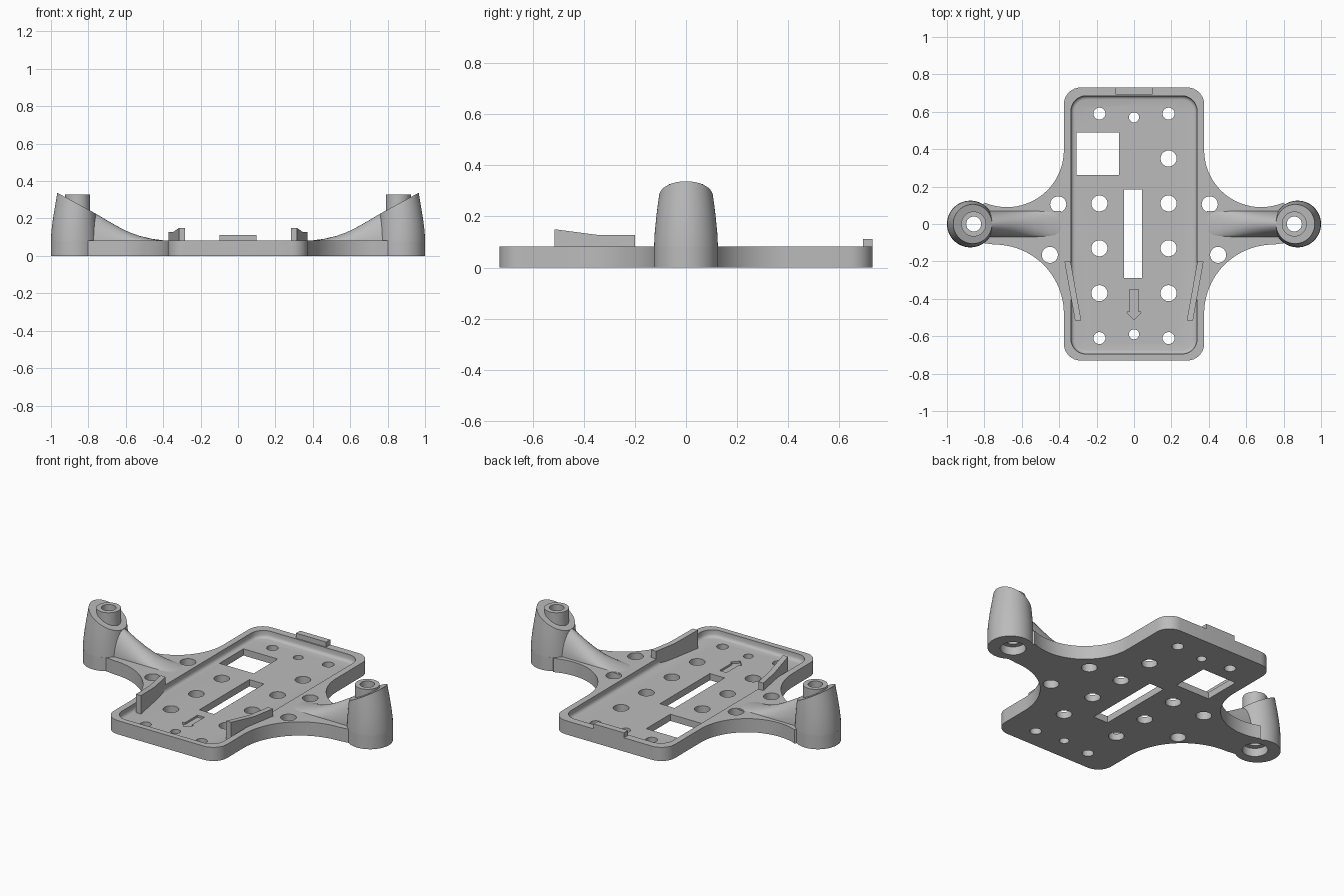
import bpy, bmesh
from math import sin, cos, radians

if "Cube" in bpy.data.objects:
    bpy.data.objects.remove(bpy.data.objects["Cube"], do_unlink=True)

grey = bpy.data.materials.new("plain grey")
grey.use_nodes = True
grey.diffuse_color = (0.5, 0.5, 0.5, 1)
grey.node_tree.nodes["Principled BSDF"].inputs["Base Color"].default_value = (0.5, 0.5, 0.5, 1)


def arc(cx, cy, r, a, b, n):
    angles = [radians(a + (b - a) * i / n) for i in range(n + 1)]
    return [(cx + r * cos(t), cy + r * sin(t)) for t in angles]


def circle(cx, cy, r, n=48):
    return arc(cx, cy, r, 0, 360, n)[:-1]


def rect(x0, x1, y0, y1):
    return [(x0, y0), (x1, y0), (x1, y1), (x0, y1)]


def rounded(x, y0, y1, r):
    return (arc(x - r, y1 - r, r, 0, 90, 8) + arc(r - x, y1 - r, r, 90, 180, 8)
            + arc(r - x, y0 + r, r, 180, 270, 8) + arc(x - r, y0 + r, r, 270, 360, 8))


def at(points, z):
    return [(x, y, z) for x, y in points]


def loft(name, *solids, side=1):
    """Skin each solid's list of matching rings, with capped ends."""
    bm = bmesh.new()
    for rings in solids:
        loops = [[bm.verts.new((side * x, y, z)) for x, y, z in ring] for ring in rings]
        for low, high in zip(loops, loops[1:]):
            for i in range(len(low)):
                j = (i + 1) % len(low)
                bm.faces.new((low[i], low[j], high[j], high[i]))
        bm.faces.new(loops[0])
        bm.faces.new(loops[-1])
    bmesh.ops.recalc_face_normals(bm, faces=bm.faces)
    mesh = bpy.data.meshes.new(name)
    bm.to_mesh(mesh)
    bm.free()
    mesh.materials.append(grey)
    obj = bpy.data.objects.new(name, mesh)
    bpy.context.collection.objects.link(obj)
    return obj


def prism(points, z0, z1):
    return [at(points, z0), at(points, z1)]


def cut(obj, cutter):
    mod = obj.modifiers.new("cut", "BOOLEAN")
    mod.operation, mod.solver, mod.object = "DIFFERENCE", "EXACT", cutter
    bpy.context.view_layer.objects.active = obj
    bpy.ops.object.modifier_apply(modifier=mod.name)


parts, cutters = [], []

# Deck outline: rounded plate flowing into two round hubs
half = (arc(0.285, 0.64, 0.09, 90, 0, 8) + arc(0.68, 0.395, 0.305, 180, 293, 24)
        + arc(0.875, 0, 0.125, 123, -125, 36) + arc(0.745, -0.48, 0.37, 90, 180, 24)
        + arc(0.285, -0.64, 0.09, 0, -90, 8))
outline = half + [(-x, y) for x, y in reversed(half)]
deck = loft("deck", prism(outline, 0, 0.082))
parts.append(deck)

# Tray pocket with a filleted floor edge
fillet = [(0.02, 0.04), (0.011, 0.042), (0.004, 0.048), (0, 0.057), (0, 0.2)]
pocket = loft("pocket_cutter", [at(rounded(0.337 - i, i - 0.695, 0.685 - i, 0.08 - i), z)
                                for i, z in fillet])
cutters.append(pocket)
cut(deck, pocket)

# Screw holes, window, slot and engraved arrow
holes = [(0.185, 0.35, 0.043), (0, 0.57, 0.027), (0, -0.59, 0.027)]
for s in (1, -1):
    holes += [(s * 0.185, y, 0.043) for y in (0.11, -0.13, -0.37)]
    holes += [(s * 0.185, y, 0.032) for y in (0.59, -0.61)]
    holes += [(s * 0.405, 0.105, 0.043), (s * 0.45, -0.165, 0.043)]
arrow = [(-0.023, -0.35), (-0.023, -0.47), (-0.04, -0.47), (0, -0.513),
         (0.04, -0.47), (0.023, -0.47), (0.023, -0.35)]
openings = loft("opening_cutter",
                *[prism(circle(x, y, r, 32), -0.1, 0.3) for x, y, r in holes],
                prism(rect(-0.307, -0.08, 0.263, 0.49), -0.1, 0.3),
                prism(rect(-0.054, 0.043, -0.288, 0.185), -0.1, 0.3),
                prism(arrow, 0.028, 0.3))
cutters.append(openings)
cut(deck, openings)

# Rear stop tab
parts.append(loft("rear_tab", prism(rect(-0.1, 0.1, 0.692, 0.73), 0.08, 0.112)))

tower_rings = [(0.08, 0.875, 0.125), (0.13, 0.875, 0.123), (0.2, 0.873, 0.116),
               (0.25, 0.871, 0.11), (0.29, 0.87, 0.104), (0.42, 0.868, 0.085)]
ridge_line = [(0.81, 0.25), (0.75, 0.22), (0.69, 0.184), (0.63, 0.15), (0.58, 0.126),
              (0.53, 0.108), (0.46, 0.091), (0.39, 0.082)]
slant = [(0.7, 0.193), (1.1, 0.41), (1.1, 0.6), (0.7, 0.6)]
bore_steps = [(0.07, -0.1), (0.07, 0.05), (0.04, 0.05), (0.04, 0.6)]
clip_side = [(-0.2, 0.035), (-0.2, 0.127), (-0.34, 0.127), (-0.515, 0.15), (-0.515, 0.035)]


def ridge_section(x, top):
    section = []
    for i in range(17):
        t = -cos(radians(180 * i / 16))
        section.append((x, 0.07 * t, 0.078 + (top - 0.078) * max(0, 1 - t * t) ** 0.6))
    return section


for word, s in (("left", 1), ("right", -1)):
    # Tapered tower with a slanted top
    tower = loft(word + "_tower", [at(circle(cx, 0, r), z) for z, cx, r in tower_rings], side=s)
    wedge = loft(word + "_slant_cutter", [[(x, y, z) for x, z in slant] for y in (-0.3, 0.3)],
                 side=s)
    cut(tower, wedge)
    # Upright tube and stepped bore through hub, tower and tube
    tube = loft(word + "_tube", prism(circle(0.857, 0, 0.067), 0.08, 0.327), side=s)
    bore = loft(word + "_bore_cutter", [at(circle(0.857, 0, r), z) for r, z in bore_steps],
                side=s)
    for obj in (deck, tower, tube):
        cut(obj, bore)
    # Sweeping rib from the tower down to the deck
    ridge = loft(word + "_rib", [ridge_section(x, h) for x, h in ridge_line], side=s)
    # Angled side clip
    clip = loft(word + "_clip", [[(0.408 + off + 0.18 * y, y, z) for y, z in clip_side]
                                 for off in (-0.033, 0)], side=s)
    parts += [tower, tube, ridge, clip]
    cutters += [wedge, bore]

for obj in cutters:
    bpy.data.objects.remove(obj, do_unlink=True)

# Smooth curved walls, keep hard edges
bpy.ops.object.select_all(action="DESELECT")
for obj in parts:
    obj.select_set(True)
bpy.context.view_layer.objects.active = deck
bpy.ops.object.shade_smooth_by_angle(angle=radians(35))
